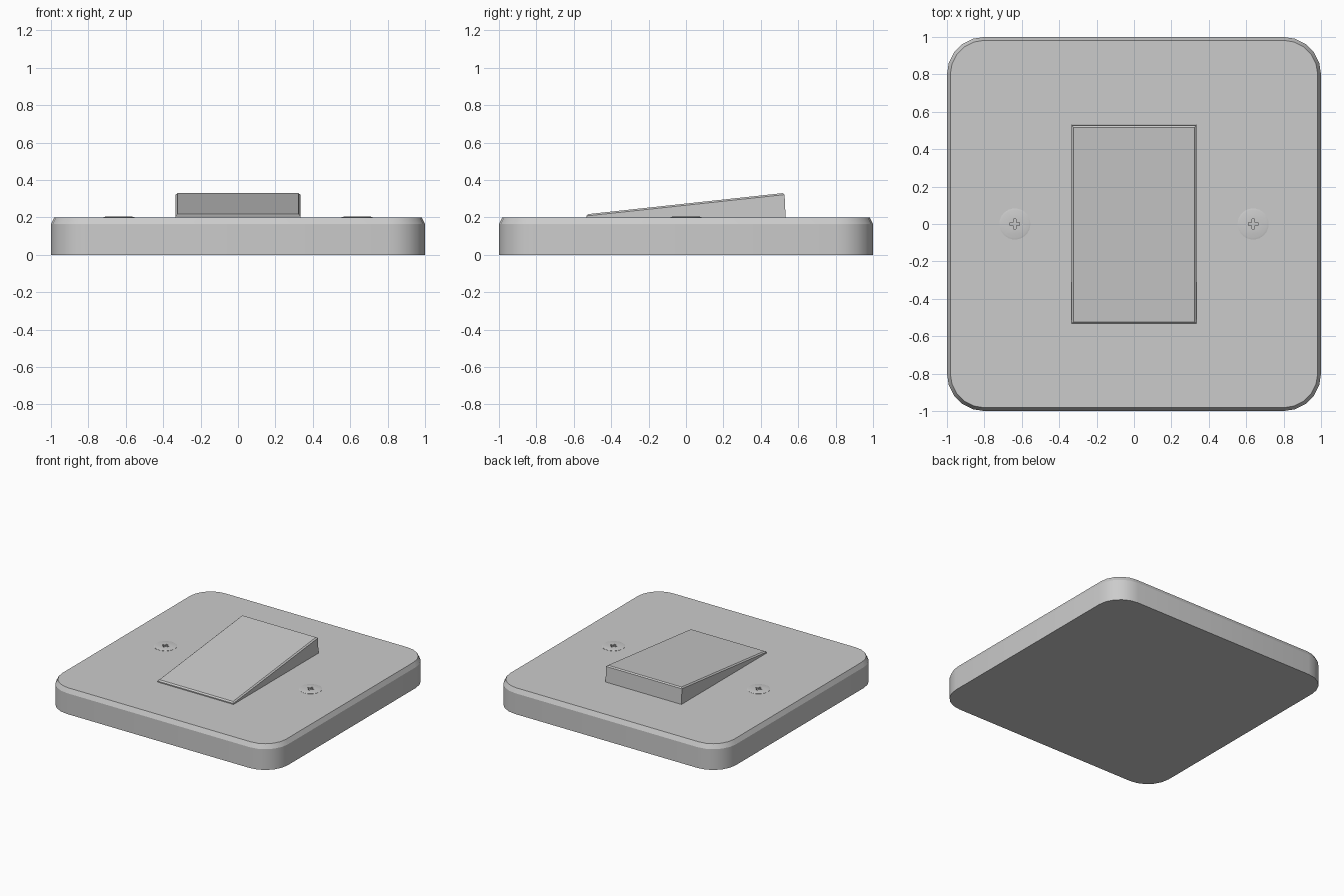
import bpy, bmesh
from math import sin, cos, pi, radians

if "Cube" in bpy.data.objects:
    bpy.data.objects.remove(bpy.data.objects["Cube"])


def loft(name, rings, smooth=True):
    """Skin a stack of equal-length point rings and cap both ends."""
    bm = bmesh.new()
    loops = [[bm.verts.new(p) for p in ring] for ring in rings]
    n = len(loops[0])
    for a, b in zip(loops, loops[1:]):
        for i in range(n):
            j = (i + 1) % n
            bm.faces.new((a[i], a[j], b[j], b[i]))
    bm.faces.new(loops[0][::-1])
    bm.faces.new(loops[-1])
    bmesh.ops.recalc_face_normals(bm, faces=bm.faces[:])
    mesh = bpy.data.meshes.new(name)
    bm.to_mesh(mesh)
    bm.free()
    obj = bpy.data.objects.new(name, mesh)
    bpy.context.collection.objects.link(obj)
    if smooth:
        bpy.ops.object.select_all(action='DESELECT')
        bpy.context.view_layer.objects.active = obj
        obj.select_set(True)
        bpy.ops.object.shade_smooth_by_angle(angle=radians(25))
    return obj


def rounded_square(half, radius, z, segs=5):
    c = half - radius
    pts = []
    for k, (sx, sy) in enumerate(((1, 1), (-1, 1), (-1, -1), (1, -1))):
        for i in range(segs + 1):
            a = (k + i / segs) * pi / 2
            pts.append((sx * c + radius * cos(a), sy * c + radius * sin(a), z))
    return pts


def rect(hx, y0, y1, z0, z1):
    return [(-hx, y0, z0), (hx, y0, z0), (hx, y1, z1), (-hx, y1, z1)]


def circle(cx, r, z, n=32):
    return [(cx + r * cos(2 * pi * i / n), r * sin(2 * pi * i / n), z)
            for i in range(n)]


def cross(cx, z, arm=0.026, w=0.007):
    pts = []
    for k in range(4):
        c, s = cos(k * pi / 2), sin(k * pi / 2)
        for x, y in ((w, -w), (arm, -w), (arm, w)):
            pts.append((cx + x * c - y * s, x * s + y * c, z))
    return pts


# Wall plate with rounded corners and chamfered top edge
loft("wall_plate", [rounded_square(1.0, 0.2, 0.0),
                    rounded_square(1.0, 0.2, 0.165),
                    rounded_square(0.982, 0.182, 0.2)])

# Tilted rocker with a fine edge bevel
loft("rocker", [rect(0.333, -0.533, 0.533, 0.19, 0.19),
                rect(0.333, -0.533, 0.527, 0.208, 0.322),
                rect(0.323, -0.523, 0.517, 0.218, 0.33)], smooth=False)

# Screws with cross-shaped recesses
for side, cx in (("left", -0.637), ("right", 0.637)):
    head = loft(f"screw_{side}", [circle(cx, 0.083, 0.19),
                                  circle(cx, 0.083, 0.2015),
                                  circle(cx, 0.073, 0.204)])
    cutter = loft(f"screw_slot_cutter_{side}",
                  [cross(cx, 0.194), cross(cx, 0.22)], smooth=False)
    cutter.hide_render = True
    cutter.hide_set(True)
    # the plate is cut too, so the recess is open below its surface
    for target in (head, bpy.data.objects["wall_plate"]):
        mod = target.modifiers.new(f"slot_{side}", 'BOOLEAN')
        mod.operation = 'DIFFERENCE'
        mod.solver = 'EXACT'
        mod.object = cutter
